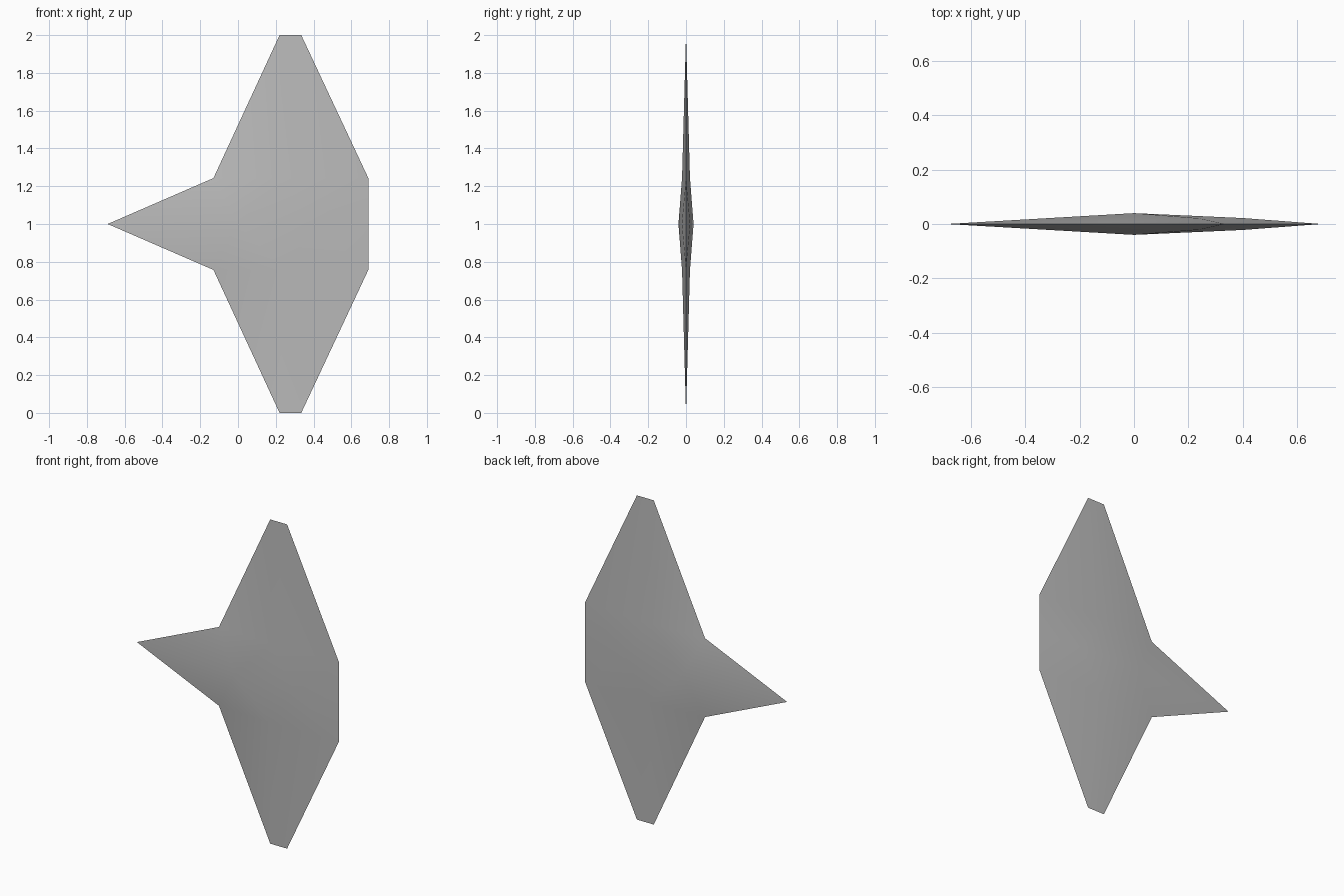
import bpy
import bmesh
import math

cube = bpy.data.objects.get("Cube")
if cube:
    bpy.data.objects.remove(cube, do_unlink=True)

# Plain grey metal
grey = bpy.data.materials.new("grey_metal")
grey.use_nodes = True
colour = (0.5, 0.5, 0.5, 1)
grey.diffuse_color = colour
grey.node_tree.nodes["Principled BSDF"].inputs["Base Color"].default_value = colour

# Thin outline of the upper half, relative to the centre line
RIM = {
    "nose": (-0.69, 0), "notch": (-0.13, 0.243),
    "tip_front": (0.22, 1), "tip_rear": (0.335, 1),
    "corner": (0.69, 0.243), "tail": (0.69, 0),
}
# Raised points of each side: x, thickness, z
RAISED = {
    "apex": (0, 0.04, 0), "shoulder": (0.24, 0.021, 0.243),
    "spine": (0.4, 0.022, 0),
}
FACES = [
    "nose notch apex", "apex notch shoulder", "notch tip_front shoulder",
    "shoulder tip_front tip_rear", "shoulder tip_rear corner",
    "shoulder corner spine", "spine corner tail", "apex shoulder spine",
]

# Upper half of the blade, front and back sharing one rim
bm = bmesh.new()
rim = {name: bm.verts.new((x, 0, z)) for name, (x, z) in RIM.items()}
for side in (-1, 1):
    points = dict(rim)
    for name, (x, y, z) in RAISED.items():
        points[name] = bm.verts.new((x, side * y, z))
    for face in FACES:
        bm.faces.new([points[name] for name in face.split()])
bmesh.ops.recalc_face_normals(bm, faces=bm.faces)
# The half is open along the centre line, so orient by the facing side
for f in bm.faces:
    f.normal_update()
    if f.normal.y * f.calc_center_median().y < 0:
        f.normal_flip()

mesh = bpy.data.meshes.new("blade")
bm.to_mesh(mesh)
bm.free()
mesh.materials.append(grey)
blade = bpy.data.objects.new("blade", mesh)
bpy.context.collection.objects.link(blade)
blade.location.z = 1

# Lower half mirrors the upper half
mirror = blade.modifiers.new("lower_half", "MIRROR")
mirror.use_axis = (False, False, True)
mirror.use_clip = True

bpy.ops.object.select_all(action="DESELECT")
blade.select_set(True)
bpy.context.view_layer.objects.active = blade
bpy.ops.object.modifier_apply(modifier=mirror.name)
bpy.ops.object.shade_smooth_by_angle(angle=math.radians(30))
